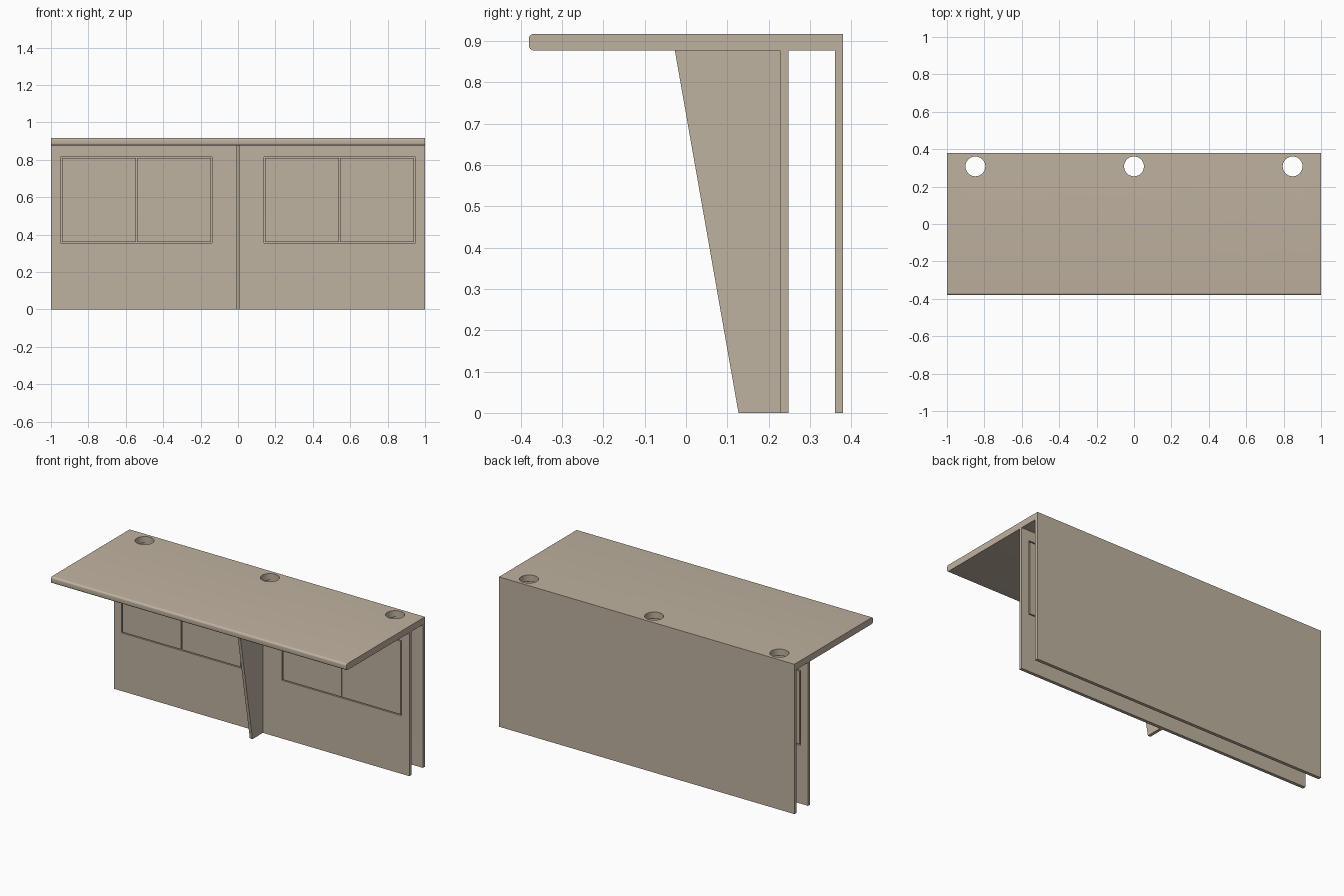
import bpy, bmesh, math

if "Cube" in bpy.data.objects:
    bpy.data.objects.remove(bpy.data.objects["Cube"])

wood = bpy.data.materials.new("warm_beige")
wood.diffuse_color = (0.521, 0.445, 0.352, 1)
wood.use_nodes = True
wood.node_tree.nodes["Principled BSDF"].inputs["Base Color"].default_value = wood.diffuse_color

TOP, UNDER = 0.917, 0.877      # worktop heights
PANEL_Y = (0.228, 0.248)       # inner panel front and back


def finish(name, bm):
    bmesh.ops.recalc_face_normals(bm, faces=bm.faces)
    me = bpy.data.meshes.new(name)
    bm.to_mesh(me)
    bm.free()
    me.materials.append(wood)
    ob = bpy.data.objects.new(name, me)
    bpy.context.collection.objects.link(ob)
    return ob


def extrude_x(name, profile, x0, x1):
    """Extrude a (y, z) outline along x."""
    bm = bmesh.new()
    face = bm.faces.new([bm.verts.new((x0, y, z)) for y, z in profile])
    out = bmesh.ops.extrude_face_region(bm, geom=[face])
    verts = [v for v in out["geom"] if isinstance(v, bmesh.types.BMVert)]
    bmesh.ops.translate(bm, verts=verts, vec=(x1 - x0, 0, 0))
    return finish(name, bm)


def box(name, x0, x1, y0, y1, z0, z1):
    return extrude_x(name, [(y0, z0), (y1, z0), (y1, z1), (y0, z1)], x0, x1)


def cylinder(name, x, y, z, r, depth):
    bm = bmesh.new()
    bmesh.ops.create_cone(bm, cap_ends=True, segments=48, radius1=r, radius2=r, depth=depth)
    bmesh.ops.translate(bm, verts=bm.verts, vec=(x, y, z))
    return finish(name, bm)


def cut(ob, cutters):
    bpy.context.view_layer.objects.active = ob
    for c in cutters:
        mod = ob.modifiers.new("cut", "BOOLEAN")
        mod.operation, mod.solver, mod.object = "DIFFERENCE", "EXACT", c
        bpy.ops.object.modifier_apply(modifier=mod.name)
        bpy.data.objects.remove(c)


def smooth(ob):
    bpy.ops.object.select_all(action="DESELECT")
    ob.select_set(True)
    bpy.context.view_layer.objects.active = ob
    bpy.ops.object.shade_smooth_by_angle(angle=math.radians(30))


# Worktop with rounded front edge, folding down into the back panel
R = 0.012
profile = [(0.38, TOP), (0.38, 0), (0.36, 0), (0.36, UNDER)]
for cz, start in ((UNDER + R, 270), (TOP - R, 180)):
    for i in range(7):
        a = math.radians(start - 15 * i)
        profile.append((-0.38 + R + R * math.cos(a), cz + R * math.sin(a)))
desk = extrude_x("worktop_and_back", profile, -1, 1)

# Cable holes
cut(desk, [cylinder("hole_cutter", x, 0.308, 0.897, 0.053, 0.2) for x in (-0.848, 0, 0.848)])
smooth(desk)

# Inner panel with two door openings
panel = box("inner_panel", -1, 1, *PANEL_Y, 0, UNDER)
X0, X1, Z0, Z1, GAP = 0.138, 0.948, 0.356, 0.815, 0.006
cut(panel, [box("opening_cutter", min(s * X0, s * X1), max(s * X0, s * X1), 0.2, 0.28, Z0, Z1)
            for s in (-1, 1)])

# Flush access doors, two in each opening
mid = (X0 + X1) / 2
for s, side in ((-1, "left"), (1, "right")):
    for a, b, pos in ((X0 + GAP, mid - GAP / 2, "inner"), (mid + GAP / 2, X1 - GAP, "outer")):
        xs = sorted((s * a, s * b))
        box(f"{side}_{pos}_door", *xs, *PANEL_Y, Z0 + GAP, Z1 - GAP)

# Tapered centre support fin
extrude_x("support_fin", [(-0.027, UNDER), (0.127, 0), (PANEL_Y[0], 0), (PANEL_Y[0], UNDER)],
          -0.009, 0.009)
